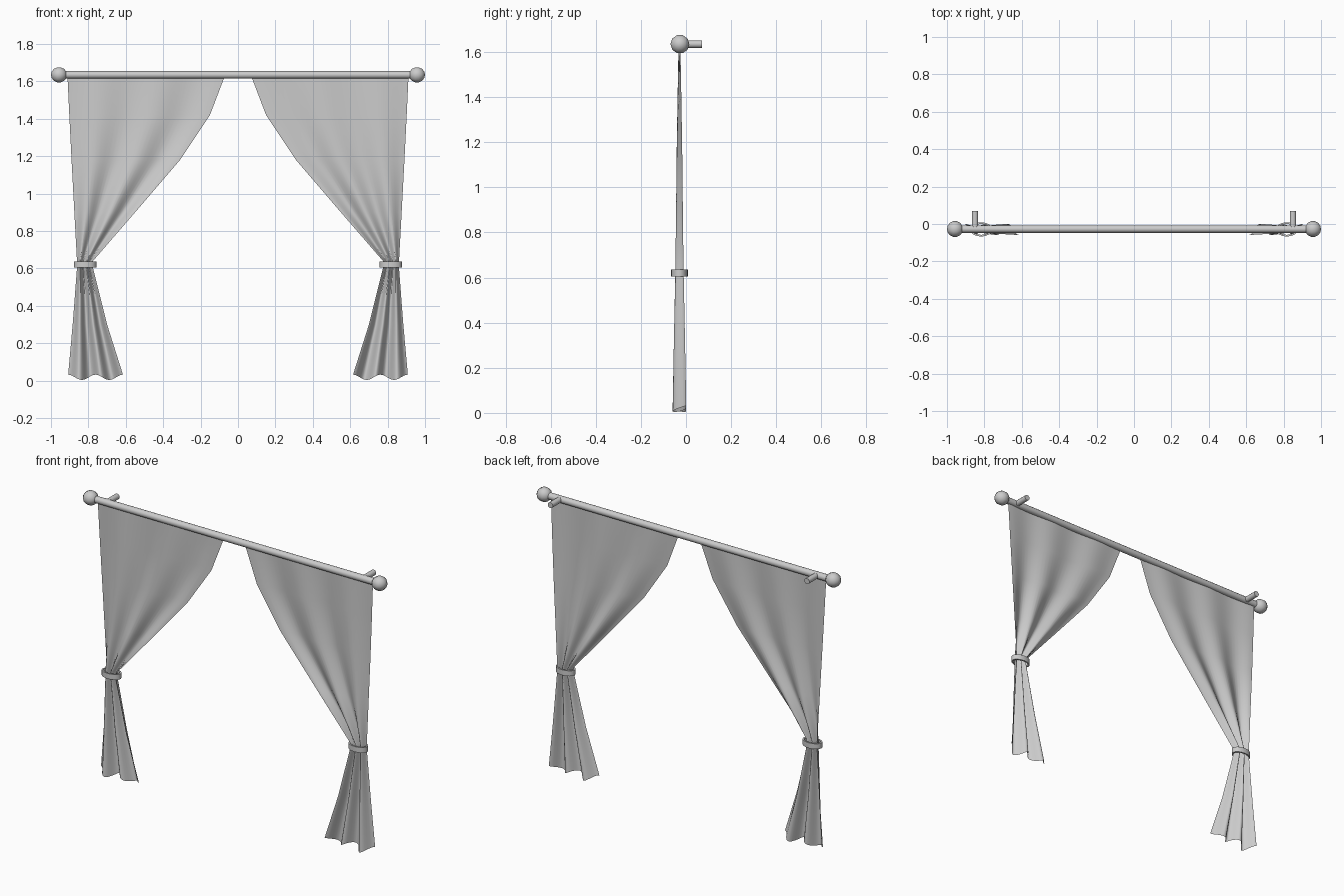
import bpy, bmesh, math

if "Cube" in bpy.data.objects:
    bpy.data.objects.remove(bpy.data.objects["Cube"])

ROD_Y, ROD_Z = -0.027, 1.635


def smooth(obj, angle=40):
    bpy.ops.object.select_all(action='DESELECT')
    obj.select_set(True)
    bpy.context.view_layer.objects.active = obj
    bpy.ops.object.shade_smooth_by_angle(angle=math.radians(angle))


def cylinder(name, radius, depth, loc, rot):
    bpy.ops.mesh.primitive_cylinder_add(vertices=12, radius=radius, depth=depth,
                                        location=loc, rotation=rot)
    bpy.context.object.name = name
    smooth(bpy.context.object)


def mesh_object(name, verts, faces):
    me = bpy.data.meshes.new(name)
    me.from_pydata(verts, [], faces)
    bm = bmesh.new()
    bm.from_mesh(me)
    bmesh.ops.recalc_face_normals(bm, faces=bm.faces)
    bm.to_mesh(me)
    bm.free()
    obj = bpy.data.objects.new(name, me)
    bpy.context.collection.objects.link(obj)
    return obj


# Curtain rows: height, outer x, inner x, fold depth
ROWS = [(1.635, 0.912, 0.068, 0.004), (1.42, 0.902, 0.15, 0.008),
        (1.18, 0.890, 0.31, 0.012), (0.90, 0.875, 0.55, 0.015),
        (0.64, 0.861, 0.775, 0.018), (0.60, 0.861, 0.775, 0.019),
        (0.30, 0.884, 0.70, 0.025), (0.018, 0.908, 0.615, 0.030)]
COLS = 30


def curtain(name, side):
    verts, faces = [], []
    for r, (z, xo, xi, amp) in enumerate(ROWS):
        for c in range(COLS + 1):
            t = c / COLS
            wave = math.cos(t * math.tau * 2.5)
            y = ROD_Y - 0.002 + amp * wave
            # scalloped hem
            dz = 0.014 * math.cos(t * math.tau * 2) if r == len(ROWS) - 1 else 0
            verts.append((side * (xo + (xi - xo) * t), y, z + dz))
    n = COLS + 1
    for r in range(len(ROWS) - 1):
        for c in range(COLS):
            a = r * n + c
            faces.append((a, a + 1, a + n + 1, a + n))
    smooth(mesh_object(name, verts, faces), 80)


def tieback(name, side):
    # elliptical band with a rectangular section
    section = [(0.060, 0.038, 0.604), (0.060, 0.038, 0.636),
               (0.050, 0.029, 0.636), (0.050, 0.029, 0.604)]
    n = 16
    verts = [(side * 0.817 + rx * math.cos(math.tau * i / n),
              ROD_Y - 0.002 + ry * math.sin(math.tau * i / n), z)
             for i in range(n) for rx, ry, z in section]
    faces = [(i * 4 + j, i * 4 + (j + 1) % 4,
              (i + 1) % n * 4 + (j + 1) % 4, (i + 1) % n * 4 + j)
             for i in range(n) for j in range(4)]
    smooth(mesh_object(name, verts, faces))


# Rod
cylinder("curtain_rod", 0.02, 1.87, (0, ROD_Y, ROD_Z), (0, math.pi / 2, 0))

for label, side in (("left", -1), ("right", 1)):
    # Finial ball
    bpy.ops.mesh.primitive_uv_sphere_add(segments=10, ring_count=7, radius=0.043,
                                         location=(side * 0.957, ROD_Y, ROD_Z),
                                         rotation=(0, math.pi / 2, 0))
    bpy.context.object.name = label + "_finial"
    smooth(bpy.context.object)
    # Wall bracket
    cylinder(label + "_bracket", 0.017, 0.097, (side * 0.85, 0.0215, ROD_Z),
             (math.pi / 2, 0, 0))
    curtain(label + "_curtain", side)
    tieback(label + "_tieback", side)
